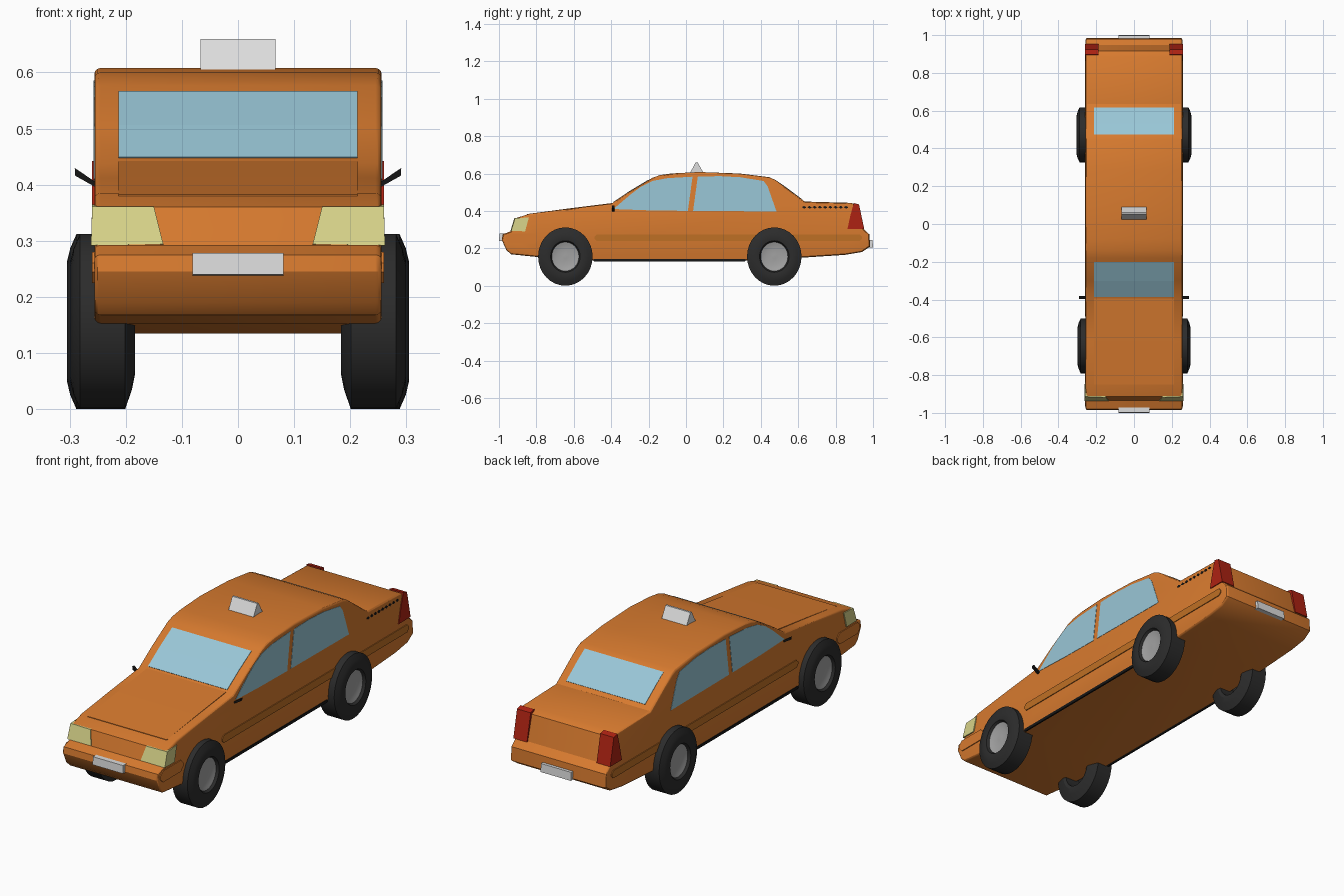
import bpy, bmesh, math
from mathutils import Vector

if "Cube" in bpy.data.objects:
    bpy.data.objects.remove(bpy.data.objects["Cube"])


def material(name, rgb):
    m = bpy.data.materials.new(name)
    m.diffuse_color = (*rgb, 1)
    m.use_nodes = True
    m.node_tree.nodes["Principled BSDF"].inputs["Base Color"].default_value = m.diffuse_color
    return m


ORANGE = material("orange paint", (0.68, 0.195, 0.028))
TRIM = material("dark orange trim", (0.52, 0.16, 0.018))
GLASS = material("blue glass", (0.32, 0.57, 0.68))
YELLOW = material("headlight yellow", (0.68, 0.65, 0.25))
RED = material("tail light red", (0.42, 0.016, 0.006))
RUBBER = material("tyre rubber", (0.025, 0.025, 0.025))
METAL = material("hub grey", (0.36, 0.36, 0.36))
BLACK = material("black trim", (0.008, 0.008, 0.008))
WHITE = material("pale grey", (0.72, 0.72, 0.72))


def finish(name, bm, mats, smooth=False):
    bmesh.ops.recalc_face_normals(bm, faces=bm.faces)
    me = bpy.data.meshes.new(name)
    bm.to_mesh(me)
    bm.free()
    for m in mats:
        me.materials.append(m)
    ob = bpy.data.objects.new(name, me)
    bpy.context.collection.objects.link(ob)
    if smooth:
        bpy.ops.object.select_all(action='DESELECT')
        ob.select_set(True)
        bpy.context.view_layer.objects.active = ob
        bpy.ops.object.shade_smooth_by_angle(angle=math.radians(30))
    return ob


def loft(bm, a, b):
    """Closed solid between two matching outlines."""
    va, vb = [bm.verts.new(p) for p in a], [bm.verts.new(p) for p in b]
    n = len(a)
    bm.faces.new(va)
    bm.faces.new(vb)
    for i in range(n):
        j = (i + 1) % n
        bm.faces.new((va[i], va[j], vb[j], vb[i]))


def extrude(name, pts, x0, x1, mat, mirror=False):
    """Side outline (y, z) extruded along x, optionally on both sides."""
    bm = bmesh.new()
    for s in ((1, -1) if mirror else (1,)):
        loft(bm, [(s * x0, y, z) for y, z in pts], [(s * x1, y, z) for y, z in pts])
    return finish(name, bm, [mat])


def skin(name, path, half, mat, up=0.003, down=0.004):
    """Thin plate lying on the body along a (y, z) path."""
    top, low = [], []
    for i, p in enumerate(path):
        a, b = Vector(path[max(i - 1, 0)]), Vector(path[min(i + 1, len(path) - 1)])
        t = (b - a).normalized()
        n = Vector((-t.y, t.x))
        top.append(tuple(Vector(p) + n * up))
        low.append(tuple(Vector(p) - n * down))
    return extrude(name, top + low[::-1], -half, half, mat)


# Body shell: side profile extruded, long side edges rounded
profile = [(-0.985, 0.245), (-0.98, 0.275), (-0.935, 0.292), (-0.914, 0.36),
           (-0.835, 0.385), (-0.62, 0.412), (-0.40, 0.438), (-0.30, 0.505),
           (-0.18, 0.577), (-0.14, 0.591), (-0.08, 0.6), (0.07, 0.608), (0.285, 0.6),
           (0.445, 0.58), (0.475, 0.567), (0.53, 0.528), (0.635, 0.45), (0.885, 0.443),
           (0.915, 0.425), (0.947, 0.305), (0.98, 0.275), (0.985, 0.21),
           (0.94, 0.18), (0.85, 0.165), (0.62, 0.15), (0.32, 0.135),
           (-0.50, 0.135), (-0.78, 0.152), (-0.935, 0.168), (-0.96, 0.19)]
bm = bmesh.new()
W = 0.256
loft(bm, [(-W, y, z) for y, z in profile], [(W, y, z) for y, z in profile])
bmesh.ops.recalc_face_normals(bm, faces=bm.faces)
rims = [e for e in bm.edges if abs(e.verts[0].co.x - e.verts[1].co.x) < 1e-6]
bmesh.ops.bevel(bm, geom=rims, offset=0.011, segments=3, profile=0.5, affect='EDGES')
finish("body", bm, [ORANGE], smooth=True)

# Raised hood panel
skin("hood_panel", [(-0.85, 0.381), (-0.62, 0.412), (-0.395, 0.440)], 0.213, ORANGE, 0.002)

# Windscreen and rear window
skin("windscreen", [(-0.386, 0.4475), (-0.30, 0.505), (-0.20, 0.565)], 0.213, GLASS, 0.002)
skin("rear_window", [(0.473, 0.567), (0.53, 0.528), (0.616, 0.464)], 0.212, GLASS, 0.002)

# Side windows
extrude("front_door_windows", [(-0.388, 0.41), (-0.30, 0.485), (-0.24, 0.53), (-0.18, 0.56),
                               (-0.10, 0.575), (0.035, 0.583), (0.01, 0.40), (-0.2, 0.403)],
        0.25, 0.2575, GLASS, True)
extrude("rear_door_windows", [(0.038, 0.40), (0.063, 0.583), (0.18, 0.586), (0.29, 0.58),
                              (0.415, 0.56), (0.437, 0.53), (0.484, 0.397)],
        0.25, 0.2575, GLASS, True)


# Side mouldings with pointed ends, bumper wraps and black sills
def strip(name, y0, y1, z0, z1, x1, mat):
    c = (z1 - z0) * 0.35
    extrude(name, [(y0, z0 + c), (y0, z1 - c), (y0 + c, z1), (y1 - c, z1),
                   (y1, z1 - c), (y1, z0 + c), (y1 - c, z0), (y0 + c, z0)],
            0.25, x1, mat, True)


strip("side_mouldings", -0.49, 0.94, 0.238, 0.275, 0.26, TRIM)
strip("front_bumper_wraps", -0.965, -0.79, 0.225, 0.28, 0.26, ORANGE)
strip("sills", -0.495, 0.32, 0.13, 0.144, 0.2575, BLACK)

# Small dark trim dashes on the right rear wing
bm = bmesh.new()
for i in range(9):
    y = 0.62 + i * 0.028
    q = [(y, 0.42), (y + 0.012, 0.427), (y + 0.024, 0.418), (y + 0.012, 0.412)]
    loft(bm, [(0.25, *p) for p in q], [(0.2575, *p) for p in q])
finish("rear_wing_trim", bm, [BLACK])

# Headlights
bm = bmesh.new()
for s in (1, -1):
    loft(bm, [(s * 0.133, -0.938, 0.294), (s * 0.262, -0.936, 0.292),
              (s * 0.26, -0.914, 0.361), (s * 0.15, -0.918, 0.361)],
         [(s * 0.133, -0.86, 0.291), (s * 0.262, -0.86, 0.291),
          (s * 0.26, -0.84, 0.365), (s * 0.15, -0.84, 0.365)])
finish("headlights", bm, [YELLOW])

# Tail lights
extrude("tail_lights", [(0.897, 0.442), (0.925, 0.435), (0.953, 0.303), (0.863, 0.303),
                        (0.88, 0.38)], 0.187, 0.26, RED, True)

# Number plates, left blank
extrude("front_plate", [(-1.0, 0.24), (-0.997, 0.278), (-0.97, 0.278), (-0.97, 0.237)],
        -0.081, 0.081, WHITE)
extrude("rear_plate", [(1.0, 0.205), (0.997, 0.245), (0.97, 0.245), (0.97, 0.205)],
        -0.081, 0.081, WHITE)

# Roof sign
extrude("roof_sign", [(0.02, 0.6), (0.052, 0.66), (0.062, 0.66), (0.095, 0.6)],
        -0.067, 0.067, WHITE)

# Door mirrors
bm = bmesh.new()
for s in (1, -1):
    q = [(0.25, 0.402), (0.258, 0.398), (0.29, 0.416), (0.291, 0.43)]
    loft(bm, [(s * x, -0.396, z) for x, z in q], [(s * x, -0.382, z) for x, z in q])
finish("door_mirrors", bm, [BLACK])

# Wheels: (x, radius) section revolved; the first rings form the hub dish
section = [(0.279, 0.012), (0.277, 0.045), (0.283, 0.066), (0.286, 0.077),
           (0.298, 0.084), (0.302, 0.105), (0.296, 0.13), (0.285, 0.155),
           (0.204, 0.155), (0.192, 0.12), (0.187, 0.095), (0.192, 0.08), (0.268, 0.077),
           (0.268, 0.012)]
N = 32
for place, cy, dx in (("front", -0.645, -0.003), ("rear", 0.472, 0.003)):
    for side, s in (("right", 1), ("left", -1)):
        bm = bmesh.new()
        rings = []
        for x, r in section:
            rings.append([bm.verts.new((s * (x + dx),
                                        cy + 0.94 * r * math.cos(2 * math.pi * k / N),
                                        0.156 + r * 1.006 * math.sin(2 * math.pi * k / N)))
                          for k in range(N)])
        for i in range(len(rings) - 1):
            for k in range(N):
                j = (k + 1) % N
                f = bm.faces.new((rings[i][k], rings[i][j], rings[i + 1][j], rings[i + 1][k]))
                f.material_index = 1 if i < 3 else 0
        bm.faces.new(rings[0]).material_index = 1
        bm.faces.new(rings[-1])
        finish(f"{place}_{side}_wheel", bm, [RUBBER, METAL], smooth=True)
